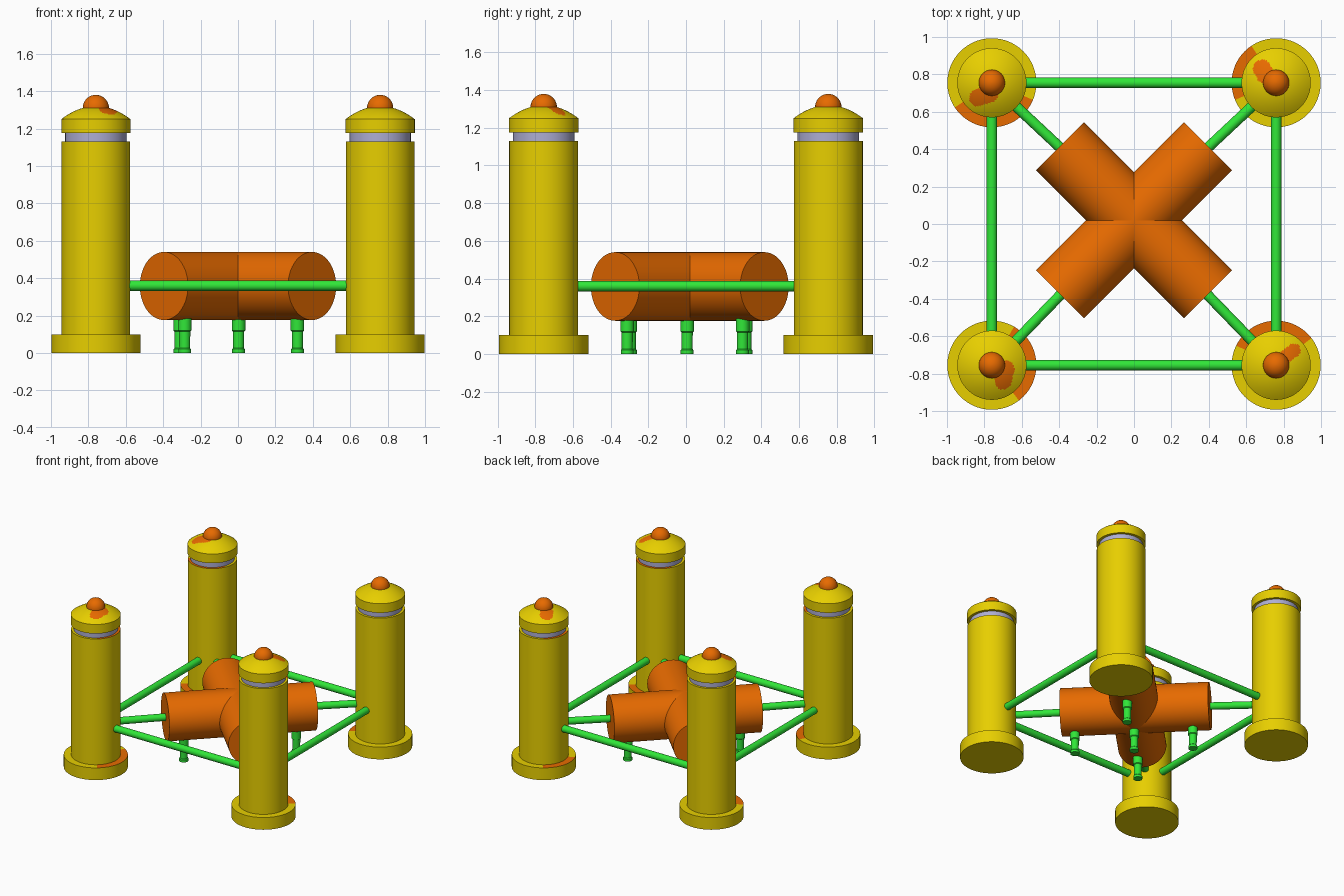
import bpy, bmesh, math
from mathutils import Vector

if "Cube" in bpy.data.objects:
    bpy.data.objects.remove(bpy.data.objects["Cube"])


def material(name, rgb):
    m = bpy.data.materials.new(name)
    m.diffuse_color = (*rgb, 1)
    m.use_nodes = True
    m.node_tree.nodes["Principled BSDF"].inputs["Base Color"].default_value = m.diffuse_color
    return m


YELLOW = material("yellow_paint", (0.80, 0.62, 0.0))
ORANGE = material("rust_orange", (0.80, 0.145, 0.0))
GREEN = material("green_pipe", (0.03, 0.80, 0.04))
GREY = material("lilac_grey", (0.42, 0.42, 0.65))


def finish(bm, name, mats, loc=(0, 0, 0)):
    bmesh.ops.recalc_face_normals(bm, faces=bm.faces)
    me = bpy.data.meshes.new(name)
    bm.to_mesh(me)
    bm.free()
    for m in mats:
        me.materials.append(m)
    ob = bpy.data.objects.new(name, me)
    ob.location = loc
    bpy.context.collection.objects.link(ob)
    bpy.ops.object.select_all(action='DESELECT')
    ob.select_set(True)
    bpy.context.view_layer.objects.active = ob
    bpy.ops.object.shade_smooth_by_angle(angle=math.radians(30))
    return ob


def lathe(name, profile, loc, mats, rule=None, n=48):
    """Spin (radius, z) points round z; rule(face centre, ring) picks the material slot."""
    bm = bmesh.new()
    rings = [[bm.verts.new((r * math.cos(2 * math.pi * i / n), r * math.sin(2 * math.pi * i / n), z))
              for i in range(n)] for r, z in profile]
    for k in range(len(rings) - 1):
        for i in range(n):
            j = (i + 1) % n
            f = bm.faces.new((rings[k][i], rings[k][j], rings[k + 1][j], rings[k + 1][i]))
            if rule:
                f.material_index = rule(f.calc_center_median(), k)
    bm.faces.new(rings[0][::-1])
    bm.faces.new(rings[-1])
    return finish(bm, name, mats, loc)


def rod(name, a, b, r, mat, n=32):
    a, b = Vector(a), Vector(b)
    d = b - a
    bm = bmesh.new()
    bmesh.ops.create_cone(bm, cap_ends=True, segments=n, radius1=r, radius2=r, depth=d.length)
    bm.transform(d.to_track_quat('Z', 'Y').to_matrix().to_4x4())
    return finish(bm, name, [mat], (a + b) / 2)


def in_sector(p, lo, hi):
    return (math.degrees(math.atan2(p.y, p.x)) - lo) % 360 < hi - lo


def in_blob(p, ax, ay, bx, by, r):
    """True within r of the segment a-b, seen from above."""
    a, d, q = Vector((ax, ay)), Vector((bx - ax, by - ay)), p.to_2d()
    t = max(0, min(1, (q - a).dot(d) / d.length_squared))
    return (q - a - d * t).length < r


# Four tanks: position, rust range on the ledges, rust blob on the dome
TX, TY, PZ = 0.76, 0.755, 0.36
TANKS = [("front_left", -TX, -TY, (-52, 60), (0.075, -0.02, 0.06, -0.085, 0.045)),
         ("front_right", TX, -TY, (38, 153), (0.05, 0.045, 0.095, 0.08, 0.036)),
         ("back_right", TX, TY, (124, 202), (-0.075, 0.075, -0.06, 0.045, 0.048)),
         ("back_left", -TX, TY, (213, 338), (-0.075, -0.08, -0.01, -0.06, 0.045))]
DOME = [0.185 - 0.0075 * i for i in range(22)]

for name, x, y, ledge, blob in TANKS:
    # Base flange, tank wall and rusty upward ledges
    lathe("tank_" + name,
          [(0.238, 0), (0.238, 0.1), (0.183, 0.1), (0.183, 1.13), (0.15, 1.13)],
          (x, y, 0), [YELLOW, ORANGE],
          lambda p, k: int(k in (1, 3) and in_sector(p, *ledge)), n=96)
    # Grey neck band
    lathe("neck_" + name, [(0.164, 1.125), (0.164, 1.18)], (x, y, 0), [GREY])
    # Lid with low dome and a rust patch
    lathe("lid_" + name,
          [(0.185, 1.175)] + [(r, 1.25 + 0.07 * (1 - (r / 0.185) ** 2)) for r in DOME],
          (x, y, 0), [YELLOW, ORANGE],
          lambda p, k: int(k > 0 and in_blob(p, *blob)), n=96)
    # Rounded knob on top
    lathe("knob_" + name,
          [(0.07 * math.cos(t * math.pi / 18), 1.31 + 0.07 * math.sin(t * math.pi / 18))
           for t in [-2, -1, 0, 1, 2, 3, 4, 5, 6, 7, 8, 8.8]],
          (x, y, 0), [ORANGE], n=32)
    # Diagonal pipe into the central body
    sx, sy = math.copysign(1, x), math.copysign(1, y)
    rod("diagonal_pipe_" + name, (sx * 0.37, sy * 0.37 + 0.015, PZ),
        (x - sx * 0.08, y - sy * 0.08, PZ), 0.028, GREEN)

# Pipes around the outside
for i, (name, x, y, _, _) in enumerate(TANKS):
    _, x2, y2, _, _ = TANKS[(i + 1) % 4]
    a, b = Vector((x, y, PZ)), Vector((x2, y2, PZ))
    d = (b - a).normalized() * 0.14
    rod("side_pipe_%d" % (i + 1), a + d, b - d, 0.028, GREEN)

# Central crossed drums
E, CY = 0.396, 0.02
for name, s in (("drum_rising", 1), ("drum_falling", -1)):
    rod(name, (-E, -E * s + CY, 0.358), (E, E * s + CY, 0.358), 0.182, ORANGE, 64)

# Stepped legs beneath the drums
LEGS = [(0.003, 0.006), (-0.285, -0.295), (0.318, -0.312), (0.318, 0.3), (-0.31, 0.318)]
for i, (x, y) in enumerate(LEGS):
    lathe("leg_%d" % (i + 1),
          [(0.034, 0), (0.034, 0.02), (0.029, 0.026), (0.03, 0.115), (0.036, 0.12), (0.036, 0.2)],
          (x, y, 0), [GREEN], n=24)
